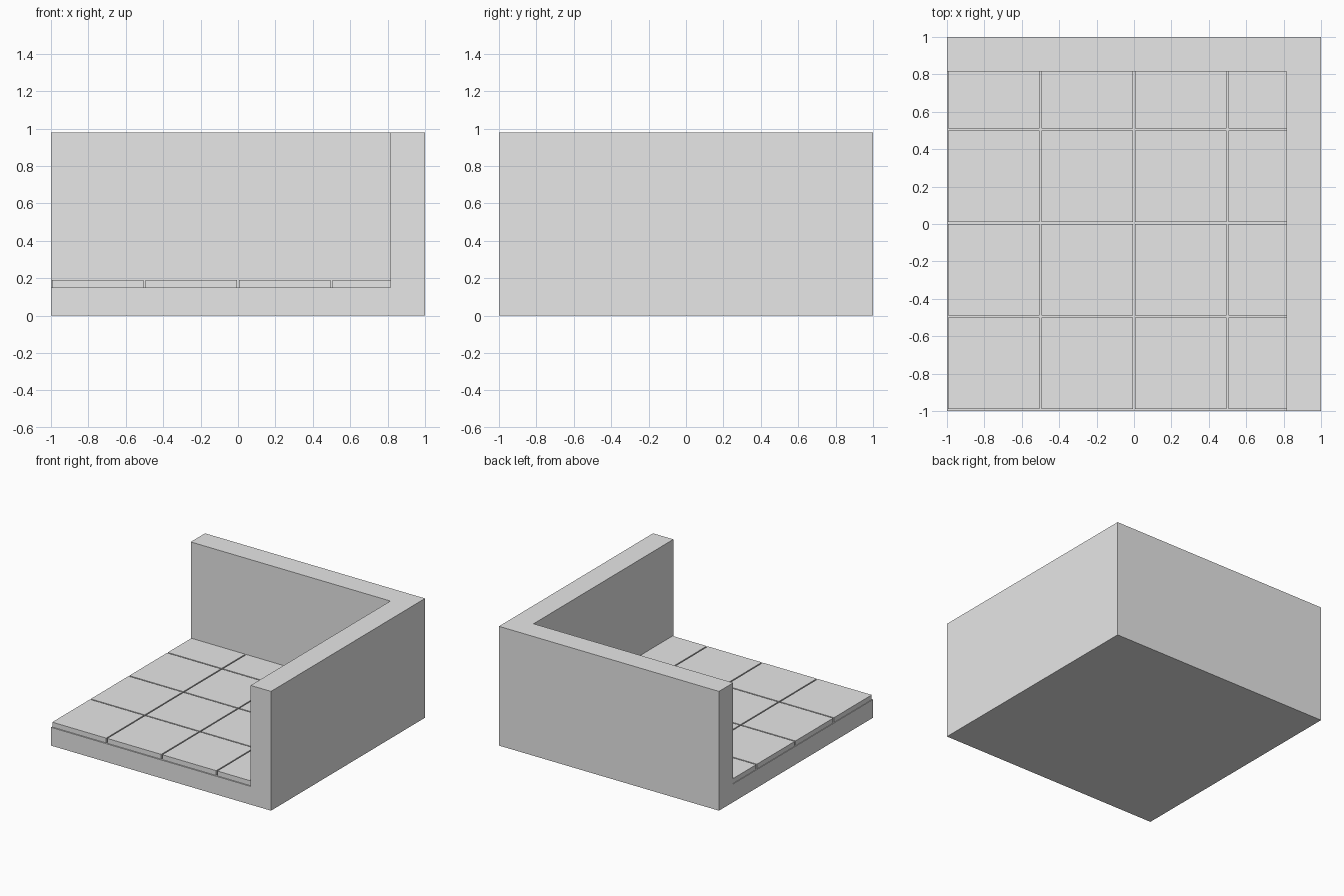
import bpy
import bmesh
from mathutils import Vector

cube = bpy.data.objects.get("Cube")
if cube:
    bpy.data.objects.remove(cube, do_unlink=True)

stone = bpy.data.materials.new("light_grey_stone")
stone.use_nodes = True
GREY = (0.8, 0.8, 0.8, 1)
stone.diffuse_color = GREY
stone.node_tree.nodes["Principled BSDF"].inputs["Base Color"].default_value = GREY

WALL_IN = 0.815    # inner face of both walls
BASE_TOP = 0.15
TILE_TOP = 0.19
WALL_TOP = 0.98
GAP = 0.01
PITCH = 0.5


def finish(name, bm):
    bmesh.ops.recalc_face_normals(bm, faces=bm.faces)
    mesh = bpy.data.meshes.new(name)
    bm.to_mesh(mesh)
    bm.free()
    mesh.materials.append(stone)
    obj = bpy.data.objects.new(name, mesh)
    bpy.context.collection.objects.link(obj)
    return obj


def prism(name, outline, z0, z1):
    """Extrude a flat outline upwards from z0 to z1."""
    bm = bmesh.new()
    face = bm.faces.new([bm.verts.new((x, y, z0)) for x, y in outline])
    top = bmesh.ops.extrude_face_region(bm, geom=[face])["geom"]
    verts = [v for v in top if isinstance(v, bmesh.types.BMVert)]
    bmesh.ops.translate(bm, verts=verts, vec=Vector((0, 0, z1 - z0)))
    return finish(name, bm)


def rect(x0, y0, x1, y1):
    return [(x0, y0), (x1, y0), (x1, y1), (x0, y1)]


# Base slab and L-shaped corner wall as one solid
base = prism("base_and_wall", rect(-1, -1, 1, 1), 0, WALL_TOP)
cutter = prism("room_cutter", rect(-1.2, -1.2, WALL_IN, WALL_IN), BASE_TOP, 1.2)
cutter.hide_render = True
cut = base.modifiers.new("room", "BOOLEAN")
cut.operation = "DIFFERENCE"
cut.solver = "EXACT"
cut.object = cutter
bpy.context.view_layer.objects.active = base
base.select_set(True)
bpy.ops.object.modifier_apply(modifier="room")
bpy.data.objects.remove(cutter, do_unlink=True)

# Floor tiles, trimmed where they meet the walls
for row in range(4):
    for col in range(4):
        x0 = -1 + col * PITCH + GAP / 2
        y0 = -1 + row * PITCH + GAP
        x1 = min(x0 + PITCH - GAP, WALL_IN)
        y1 = min(y0 + PITCH - GAP, WALL_IN)
        prism(f"floor_tile_{row + 1}_{col + 1}", rect(x0, y0, x1, y1),
              BASE_TOP, TILE_TOP)
